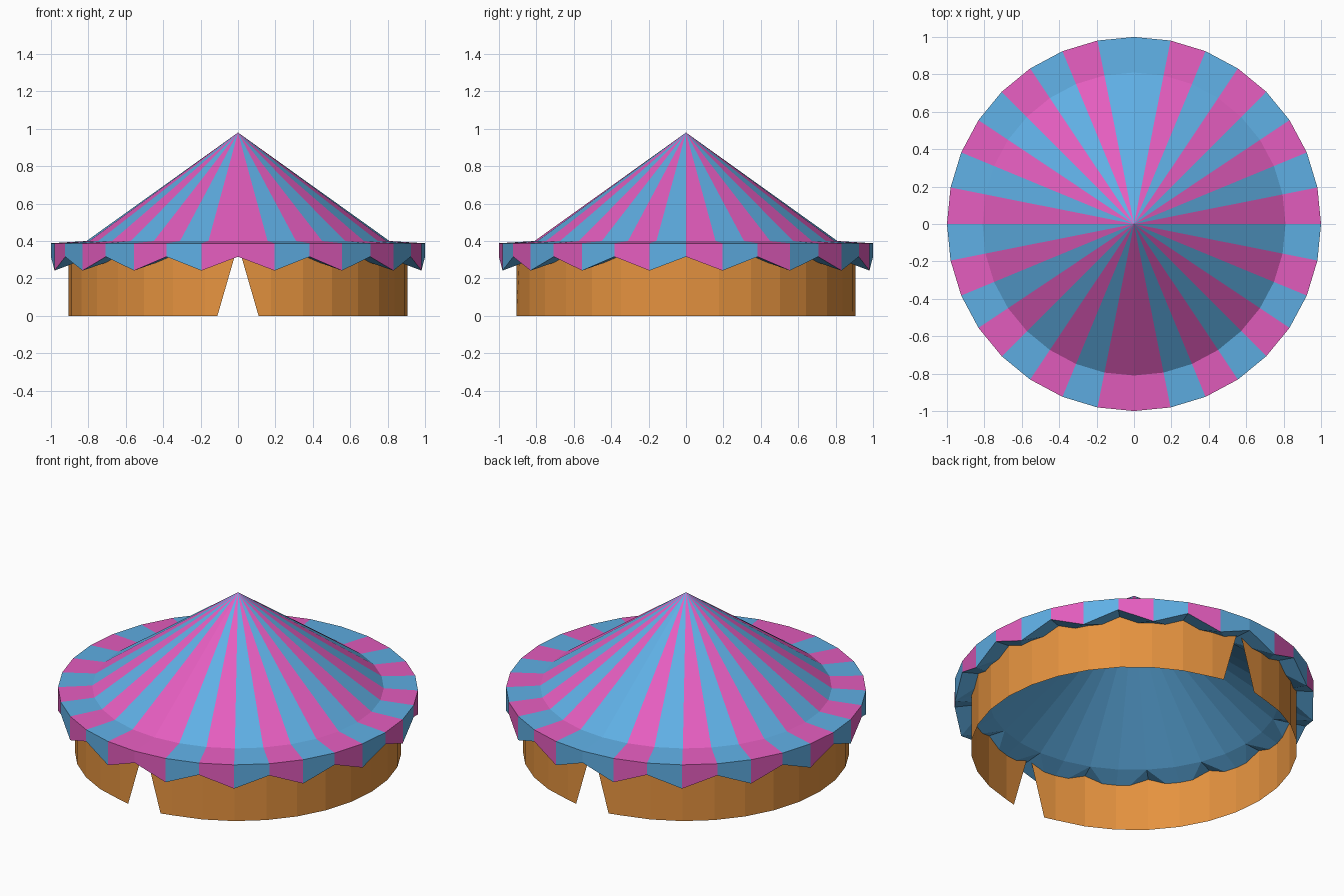
import bpy, bmesh
from math import sin, cos, pi

if "Cube" in bpy.data.objects:
    bpy.data.objects.remove(bpy.data.objects["Cube"])

N = 32  # sides of the tent


def material(name, rgb):
    m = bpy.data.materials.new(name)
    m.diffuse_color = (*rgb, 1)
    m.use_nodes = True
    m.node_tree.nodes["Principled BSDF"].inputs["Base Color"].default_value = m.diffuse_color
    return m


PINK = material("pink_cloth", (0.78, 0.11, 0.52))
BLUE = material("blue_cloth", (0.115, 0.43, 0.78))
TAN = material("tan_cloth", (0.78, 0.29, 0.05))


def point(r, k, z):
    a = 2 * pi * k / N
    return (r * sin(a), -r * cos(a), z)


def finish(bm, name, mats):
    me = bpy.data.meshes.new(name)
    bm.to_mesh(me)
    bm.free()
    for m in mats:
        me.materials.append(m)
    ob = bpy.data.objects.new(name, me)
    bpy.context.collection.objects.link(ob)
    return ob


# Striped canopy: cone, brim, zigzag valance and a plain underside
bm = bmesh.new()
top = bm.verts.new((0, 0, 0.98))
under_top = bm.verts.new((0, 0, 0.91))
profile = [(0.81, 0.40, 0.40), (1.0, 0.388, 0.388),
           (1.0, 0.316, 0.242), (0.81, 0.33, 0.33)]  # radius, even z, odd z
rings = [[bm.verts.new(point(r, k, odd if k % 2 else even)) for k in range(N)]
         for r, even, odd in profile]
for k in range(N):
    j = (k + 1) % N
    stripe = min(k, N - 1 - k) % 2  # stripes mirror left to right
    bm.faces.new((top, rings[0][k], rings[0][j])).material_index = stripe
    for i in range(3):
        a, b = rings[i], rings[i + 1]
        if i < 2:
            bm.faces.new((a[k], b[k], b[j], a[j])).material_index = stripe
        else:
            # split the twisted underside panels from the low points
            if k % 2:
                tris = ((a[k], b[k], b[j]), (a[k], b[j], a[j]))
            else:
                tris = ((a[k], b[k], a[j]), (a[j], b[k], b[j]))
            for t in tris:
                bm.faces.new(t).material_index = 1
    bm.faces.new((rings[3][k], under_top, rings[3][j])).material_index = 1
bmesh.ops.recalc_face_normals(bm, faces=bm.faces[:])
finish(bm, "canopy", [PINK, BLUE])

# Two curved side walls with tapered door openings at front and back
R, H = 0.907, 0.325
DOOR_LOW, DOOR_HIGH = 0.11, 0.016  # half widths of the opening
for name, sx in (("right_wall", 1), ("left_wall", -1)):
    bm = bmesh.new()
    rows = []
    for half, z in ((DOOR_LOW, 0), (DOOR_HIGH, H)):
        row = [(half, -R, z)] + [point(R, k, z) for k in range(1, 16)] + [(half, R, z)]
        rows.append([bm.verts.new((x * sx, y, z)) for x, y, z in row])
    lo, hi = rows
    for i in range(len(lo) - 1):
        quad = (lo[i], lo[i + 1], hi[i + 1], hi[i])
        bm.faces.new(quad if sx > 0 else quad[::-1])
    finish(bm, name, [TAN])
